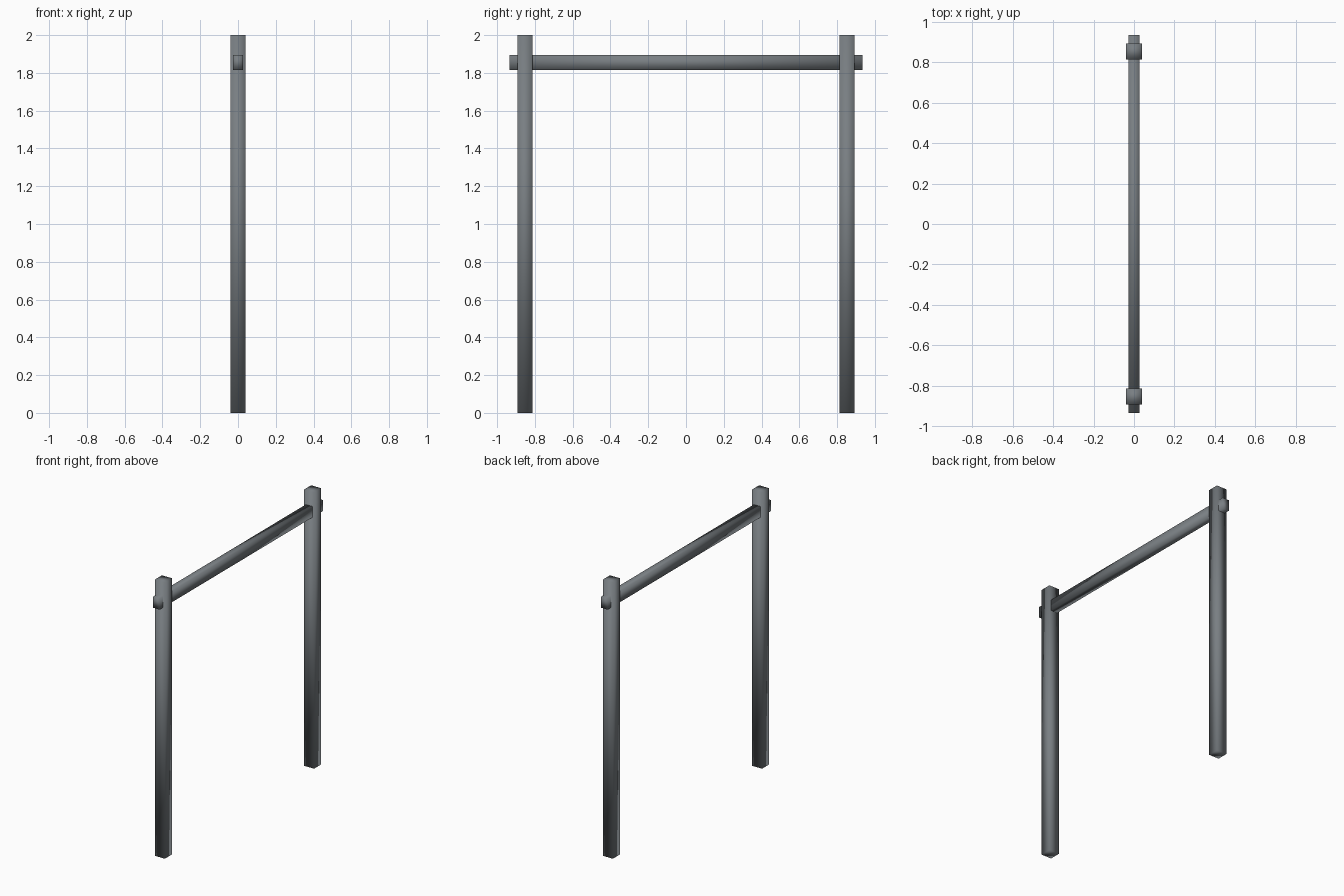
import bpy

if "Cube" in bpy.data.objects:
    bpy.data.objects.remove(bpy.data.objects["Cube"])

# Dark, slightly bluish grey paint
paint = bpy.data.materials.new("dark_grey")
paint.diffuse_color = (0.19, 0.21, 0.225, 1)
paint.use_nodes = True
paint.node_tree.nodes["Principled BSDF"].inputs["Base Color"].default_value = paint.diffuse_color


def box(name, center, size):
    """Box with soft normals running across its edges."""
    bpy.ops.mesh.primitive_cube_add(size=1, location=center)
    obj = bpy.context.object
    obj.name = name
    obj.scale = size
    bpy.ops.object.transform_apply(location=False, rotation=False, scale=True)
    bpy.ops.object.shade_smooth()
    obj.data.materials.append(paint)
    return obj


# Two square uprights
for name, side in (("front_post", -1), ("back_post", 1)):
    box(name, (0, side * 0.853, 1.0), (0.08, 0.08, 2.0))

# Crossbar running through both posts, with short ends sticking out
box("crossbar", (0, 0, 1.855), (0.052, 1.868, 0.08))
